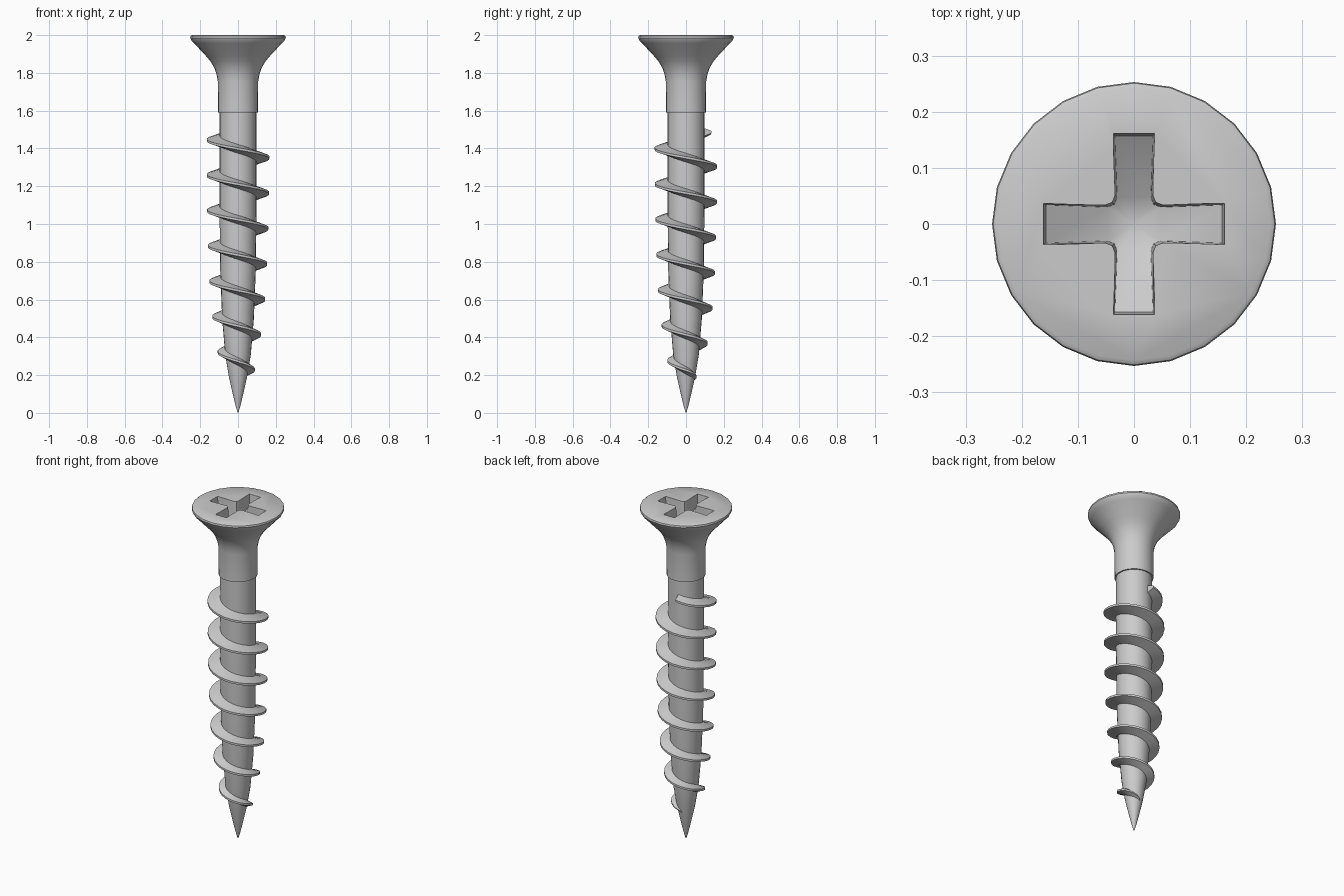
import bpy, bmesh, math

if "Cube" in bpy.data.objects:
    bpy.data.objects.remove(bpy.data.objects["Cube"])

SIDES = 24


def add_object(name, bm):
    bmesh.ops.recalc_face_normals(bm, faces=bm.faces)
    mesh = bpy.data.meshes.new(name)
    bm.to_mesh(mesh)
    bm.free()
    obj = bpy.data.objects.new(name, mesh)
    bpy.context.collection.objects.link(obj)
    return obj


def bridge(bm, a, b):
    n = len(a)
    for i in range(n):
        bm.faces.new((a[i], a[(i + 1) % n], b[(i + 1) % n], b[i]))


def smooth(obj, angle):
    bpy.ops.object.select_all(action='DESELECT')
    obj.select_set(True)
    bpy.context.view_layer.objects.active = obj
    bpy.ops.object.shade_smooth_by_angle(angle=math.radians(angle))


def interp(table, z):
    # table of (radius, z), z descending
    for (r0, z0), (r1, z1) in zip(table, table[1:]):
        if z >= z1:
            return r0 + (r1 - r0) * min(1, max(0, (z0 - z) / (z0 - z1)))
    return table[-1][0]


# Body profile (radius, z): countersunk head, shank, core and tip
core = [(0.098, 1.59), (0.098, 1.1), (0.094, 0.75), (0.084, 0.5),
        (0.068, 0.31), (0.05, 0.2), (0.028, 0.1), (0.012, 0.035), (0.004, 0.008)]
profile = [(0.243, 2.0), (0.251, 1.995), (0.253, 1.985), (0.247, 1.972), (0.232, 1.957),
           (0.2, 1.922), (0.17, 1.89), (0.145, 1.86), (0.127, 1.83), (0.114, 1.795),
           (0.107, 1.755), (0.106, 1.59)] + core

bm = bmesh.new()
rings = []
for r, z in profile:
    rings.append([bm.verts.new((r * math.cos(a), r * math.sin(a), z))
                  for a in (2 * math.pi * i / SIDES for i in range(SIDES))])
for a, b in zip(rings, rings[1:]):
    bridge(bm, a, b)
bm.faces.new(rings[0])
tip = bm.verts.new((0, 0, 0))
for i in range(SIDES):
    bm.faces.new((rings[-1][i], rings[-1][(i + 1) % SIDES], tip))
body = add_object("screw_body", bm)

# Cross-shaped drive recess: walls taper and the floor slopes down to the centre
bm = bmesh.new()


def cross_ring(length, end_w, root_w, z_end, z_root):
    arm = [(length, -end_w, z_end), (length, end_w, z_end), (root_w + 0.018, root_w, z_root)]
    f = root_w + 0.005
    arm += [(f, f, z_root), (root_w, root_w + 0.018, z_root)]
    ring = []
    for k in range(4):
        c, s = round(math.cos(k * math.pi / 2)), round(math.sin(k * math.pi / 2))
        ring += [bm.verts.new((c * x - s * y, s * x + c * y, z)) for x, y, z in arm]
    return ring


top = cross_ring(0.165, 0.039, 0.035, 2.05, 2.05)
low = cross_ring(0.157, 0.034, 0.030, 1.94, 1.865)
bridge(bm, top, low)
bm.faces.new(top)
pit = bm.verts.new((0, 0, 1.84))
n = len(low)
for k in range(4):
    i = 5 * k
    # sloped arm floor, then the centre facets
    bm.faces.new((low[i - 1], low[i], low[i + 1], low[i + 2]))
    bm.faces.new((low[i - 1], low[i + 2], pit))
    bm.faces.new((low[i + 2], low[i + 3], pit))
    bm.faces.new((low[i + 3], low[i + 4], pit))
cutter = add_object("recess_cutter", bm)
cutter.hide_render = True

mod = body.modifiers.new("recess", 'BOOLEAN')
mod.operation = 'DIFFERENCE'
mod.solver = 'EXACT'
mod.object = cutter
bpy.context.view_layer.objects.active = body
bpy.ops.object.modifier_apply(modifier=mod.name)
bpy.data.objects.remove(cutter)
smooth(body, 35)

# Helical thread descending around the core
crest = [(0.137, 1.487), (0.155, 1.467), (0.167, 1.445), (0.166, 1.26), (0.164, 1.07),
         (0.159, 0.88), (0.152, 0.69), (0.137, 0.51), (0.108, 0.32), (0.088, 0.22), (0.046, 0.175)]
PITCH = 0.1875
bm = bmesh.new()
sections = []
start, end, step = 100, 180 + 6 * 360 + 275, 15
count = round((end - start) / step)
for i in range(count + 1):
    deg = start + (end - start) * i / count
    z = 1.445 - PITCH * (deg - 180) / 360
    inner = interp(core, z) - 0.012
    outer = max(interp(crest, z), inner + 0.004)
    scale = min(1, (outer - inner) / 0.05)
    a = math.radians(deg)
    sections.append([bm.verts.new((r * math.cos(a), r * math.sin(a), z + h * scale))
                     for r, h in ((inner, 0.026), (outer, 0.006),
                                  (outer, -0.006), (inner, -0.026))])
for a, b in zip(sections, sections[1:]):
    bridge(bm, a, b)
bm.faces.new(sections[0])
bm.faces.new(sections[-1])
thread = add_object("thread", bm)
smooth(thread, 35)
